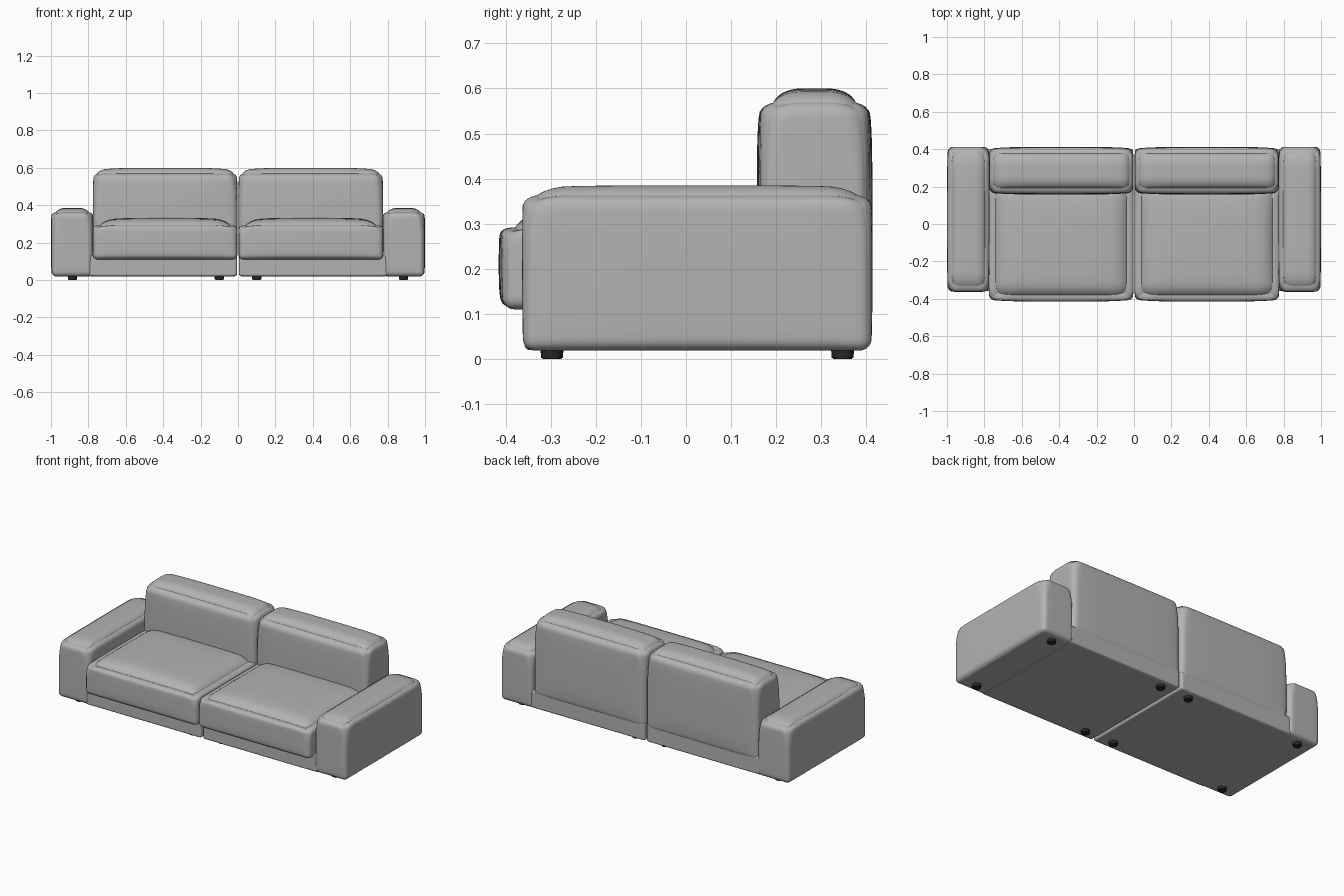
import bpy, bmesh, math
from mathutils import Vector

cube = bpy.data.objects.get("Cube")
if cube:
    bpy.data.objects.remove(cube)


def material(name, colour):
    m = bpy.data.materials.new(name)
    m.use_nodes = True
    rgba = (*colour, 1)
    m.diffuse_color = rgba
    m.node_tree.nodes["Principled BSDF"].inputs["Base Color"].default_value = rgba
    return m


fabric = material("grey fabric", (0.45, 0.45, 0.45))
rubber = material("black rubber", (0.02, 0.02, 0.02))


def finish(name, bm, mat):
    mesh = bpy.data.meshes.new(name)
    bm.to_mesh(mesh)
    bm.free()
    mesh.materials.append(mat)
    obj = bpy.data.objects.new(name, mesh)
    bpy.context.collection.objects.link(obj)
    mesh.shade_smooth()
    return obj


def cushion(name, low, high, top_radius, edge=0.025, puff=(0, 0, 0), cuts=27):
    """Rounded box with a softer top and gently swollen faces."""
    low, high = Vector(low), Vector(high)
    centre, half = (low + high) / 2, (high - low) / 2
    half -= Vector(puff)
    bm = bmesh.new()
    bmesh.ops.create_cube(bm, size=2)
    bmesh.ops.subdivide_edges(bm, edges=bm.edges[:], cuts=cuts, use_grid_fill=True)
    for v in bm.verts:
        # crowd the grid towards the edges, where the rounding is
        u = [math.sin(c * math.pi / 2) for c in v.co]
        t = max(0, u[2]) ** 3
        inner, offset, radii = Vector(), Vector(), Vector()
        for i in range(3):
            r = edge + (top_radius[i] - edge) * t
            limit = half[i] - r
            p = u[i] * half[i]
            inner[i] = max(-limit, min(limit, p))
            offset[i] = (p - inner[i]) / r
            radii[i] = r
        offset.normalize()
        co = inner + offset * radii
        # swell each face most at its middle
        for i in range(3):
            j, k = (i + 1) % 3, (i + 2) % 3
            swell = puff[i] * (1 - u[j] ** 4) * (1 - u[k] ** 4)
            co[i] += u[i] * swell if i < 2 or u[2] > 0 else 0
        v.co = centre + co
    return finish(name, bm, fabric)


def foot(name, x, y):
    bm = bmesh.new()
    bmesh.ops.create_cone(bm, cap_ends=True, segments=24, radius1=0.024,
                          radius2=0.026, depth=0.03)
    bmesh.ops.translate(bm, verts=bm.verts[:], vec=(x, y, 0.015))
    rim = [e for e in bm.edges if all(v.co.z < 0.01 for v in e.verts)]
    bmesh.ops.bevel(bm, geom=rim, offset=0.003, segments=2, affect='EDGES')
    obj = finish(name, bm, rubber)
    bpy.context.view_layer.objects.active = obj
    obj.select_set(True)
    bpy.ops.object.shade_smooth_by_angle(angle=math.radians(35))
    obj.select_set(False)


def box(side, x0, x1, y0, y1, z0, z1):
    xs = sorted((side * x0, side * x1))
    return (xs[0], y0, z0), (xs[1], y1, z1)


for side, label in ((1, "left"), (-1, "right")):
    # Arm
    cushion(f"{label}_arm", *box(side, 0.772, 1.0, -0.363, 0.413, 0.013, 0.385),
            (0.07, 0.10, 0.055), puff=(0.005, 0.003, 0.006))
    # Plinth under the seat
    cushion(f"{label}_base", *box(side, 0.006, 0.80, -0.358, 0.402, 0.02, 0.13),
            (0.012, 0.012, 0.012), edge=0.012)
    # Seat cushion
    cushion(f"{label}_seat", *box(side, 0.002, 0.778, -0.415, 0.24, 0.088, 0.333),
            (0.12, 0.09, 0.065), puff=(0.003, 0.01, 0.022))
    # Back cushion
    cushion(f"{label}_backrest", *box(side, 0.003, 0.775, 0.157, 0.413, 0.088, 0.60),
            (0.06, 0.09, 0.06), puff=(0.003, 0.01, 0.014))
    # Feet
    for x, spot in ((0.10, "inner"), (0.885, "outer")):
        for y, end in ((-0.297, "front"), (0.347, "back")):
            foot(f"{label}_{spot}_{end}_foot", side * x, y)
